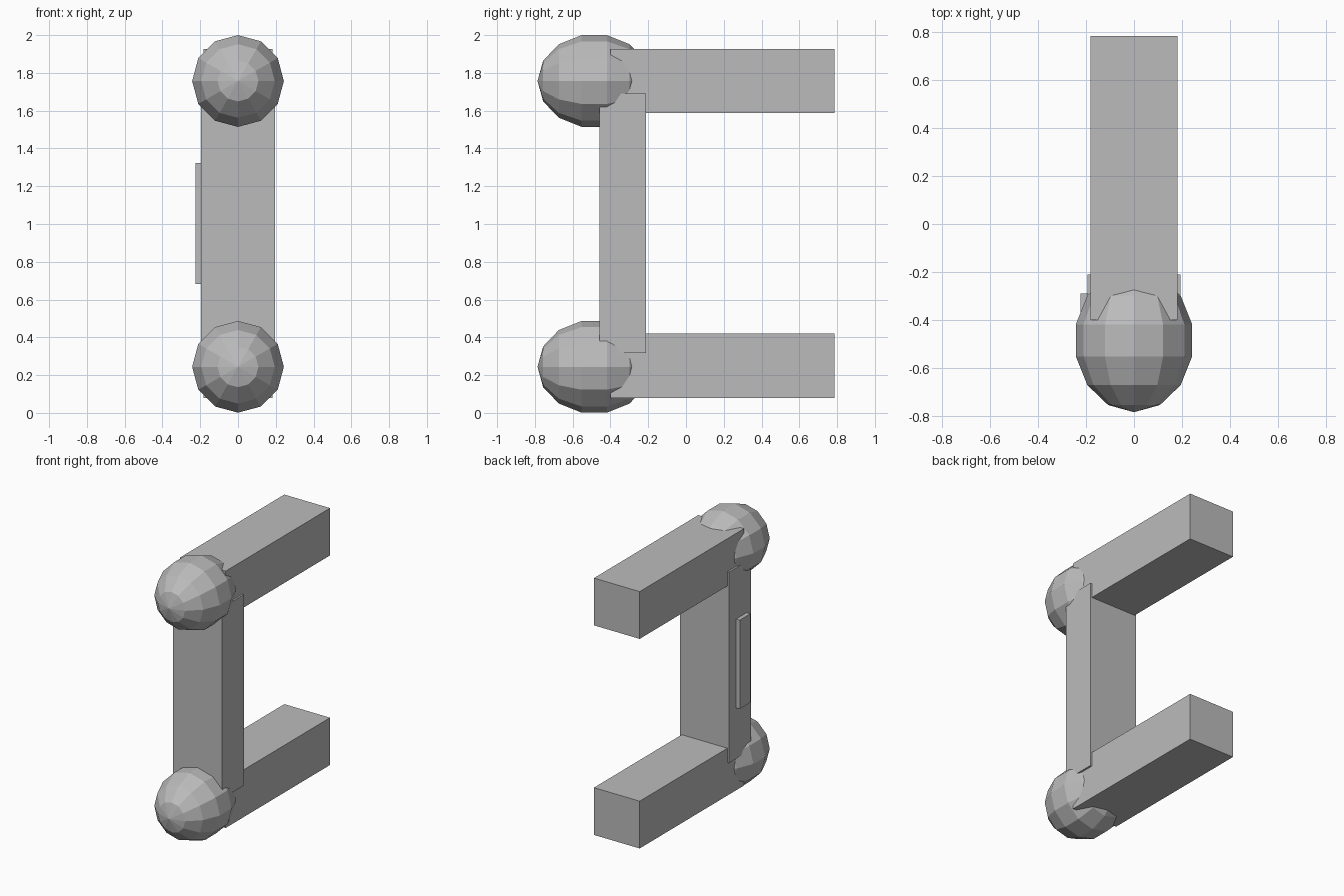
import bpy
import math

cube = bpy.data.objects.get("Cube")
if cube:
    bpy.data.objects.remove(cube, do_unlink=True)

# Single plain grey
grey = bpy.data.materials.new("plain_grey")
grey.use_nodes = True
grey.diffuse_color = (0.5, 0.5, 0.5, 1)
grey.node_tree.nodes["Principled BSDF"].inputs["Base Color"].default_value = (0.5, 0.5, 0.5, 1)


def finish(name):
    obj = bpy.context.object
    obj.name = name
    obj.data.materials.append(grey)
    bpy.ops.object.transform_apply(location=False, rotation=True, scale=True)
    return obj


def box(name, low, high):
    centre = [(a + b) / 2 for a, b in zip(low, high)]
    bpy.ops.mesh.primitive_cube_add(size=1, location=centre)
    bpy.context.object.scale = [b - a for a, b in zip(low, high)]
    return finish(name)


def knob(name, z):
    # Faceted ball with its poles along y, slightly stretched front to back
    bpy.ops.mesh.primitive_uv_sphere_add(
        segments=12, ring_count=7, radius=0.249,
        location=(0, -0.486, z), rotation=(math.pi / 2, 0, 0))
    bpy.context.object.scale = (1, 1, 1.205)
    return finish(name)


# Upright post and the thin plate on its right side
box("post", (-0.195, -0.458, 0.317), (0.195, -0.211, 1.69))
box("side_plate", (-0.224, -0.412, 0.683), (-0.18, -0.291, 1.322))

# Matching arm and knob at each end of the post
for label, z in (("lower", 0.25), ("upper", 1.757)):
    box(label + "_arm", (-0.182, -0.4, z - 0.17), (0.182, 0.786, z + 0.17))
    knob(label + "_knob", 0.244 if label == "lower" else 1.757)
